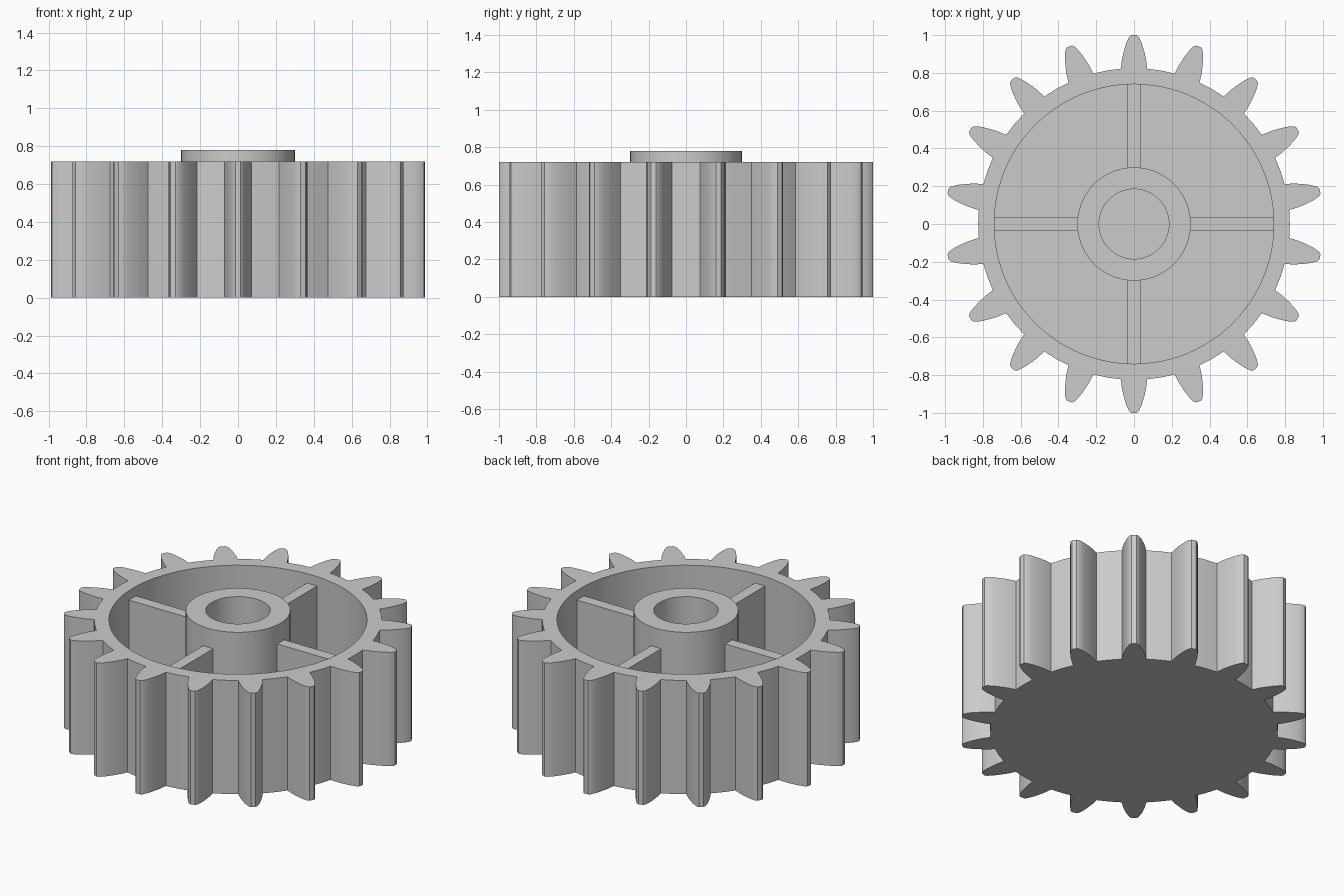
import bpy
import bmesh
from math import atan2, cos, hypot, pi, radians, sin

TEETH = 18
GEAR_TOP, FLOOR, RIB_TOP, HUB_TOP = 0.72, 0.10, 0.66, 0.78
ROOT_R, CAVITY_R, HUB_R, BORE_R = 0.825, 0.74, 0.30, 0.185
RIB_WIDTH = 0.07

# Half of one tooth flank, from root to tip: sideways offset and distance out
FLANK = [(0.07, 0.822), (0.064, 0.87), (0.055, 0.91),
         (0.042, 0.955), (0.026, 0.99), (0.014, 1.0)]

cube = bpy.data.objects.get("Cube")
if cube:
    bpy.data.objects.remove(cube, do_unlink=True)

grey = bpy.data.materials.new("plain grey")
grey.use_nodes = True
grey.diffuse_color = (0.6, 0.6, 0.6, 1)
grey.node_tree.nodes["Principled BSDF"].inputs["Base Color"].default_value = grey.diffuse_color


def make_object(name, bm):
    bmesh.ops.recalc_face_normals(bm, faces=bm.faces)
    mesh = bpy.data.meshes.new(name)
    bm.to_mesh(mesh)
    bm.free()
    mesh.materials.append(grey)
    obj = bpy.data.objects.new(name, mesh)
    bpy.context.collection.objects.link(obj)
    return obj


def smooth(obj):
    bpy.ops.object.select_all(action='DESELECT')
    obj.select_set(True)
    bpy.context.view_layer.objects.active = obj
    bpy.ops.object.shade_smooth_by_angle(angle=radians(30))


def loft(name, rings, closed=False):
    """Skin a stack of (polar outline, height) rings; cap the ends or join them."""
    bm = bmesh.new()
    loops = [[bm.verts.new((r * cos(a), r * sin(a), z)) for a, r in outline]
             for outline, z in rings]
    pairs = list(zip(loops, loops[1:]))
    if closed:
        pairs.append((loops[-1], loops[0]))
    else:
        bm.faces.new(loops[0])
        bm.faces.new(loops[-1])
    for low, high in pairs:
        for i in range(len(low)):
            bm.faces.new((low[i - 1], low[i], high[i], high[i - 1]))
    obj = make_object(name, bm)
    smooth(obj)
    return obj


def circle(radius, count=72):
    return [(2 * pi * i / count, radius) for i in range(count)]


# Toothed outline as (angle, radius), one tooth and one root gap at a time
pitch = 2 * pi / TEETH
half_tooth = [(atan2(x, y), hypot(x, y)) for x, y in FLANK]
tooth = [(-a, r) for a, r in half_tooth] + half_tooth[::-1] + [(pitch / 2, ROOT_R)]
outline = [(pi / 2 + k * pitch + a, r) for k in range(TEETH) for a, r in tooth]
cavity = [(a, CAVITY_R) for a, r in outline]

# Gear body: solid base, toothed wall and round recess
loft("gear_body", [(outline, 0), (outline, GEAR_TOP),
                   (cavity, GEAR_TOP), (cavity, FLOOR)])

# Hub tube standing on the recess floor
loft("hub", [(circle(HUB_R), FLOOR), (circle(HUB_R), HUB_TOP),
             (circle(BORE_R), HUB_TOP), (circle(BORE_R), FLOOR)], closed=True)

# Four ribs joining hub and wall, slightly sunk into both
inner, outer = HUB_R - 0.02, CAVITY_R + 0.01
for i, side in enumerate(("left", "back", "right", "front")):
    bm = bmesh.new()
    bmesh.ops.create_cube(bm, size=1)
    bmesh.ops.scale(bm, vec=(outer - inner, RIB_WIDTH, RIB_TOP - FLOOR), verts=bm.verts)
    bmesh.ops.translate(bm, vec=((inner + outer) / 2, 0, (RIB_TOP + FLOOR) / 2), verts=bm.verts)
    rib = make_object(side + "_rib", bm)
    rib.rotation_euler.z = i * pi / 2
